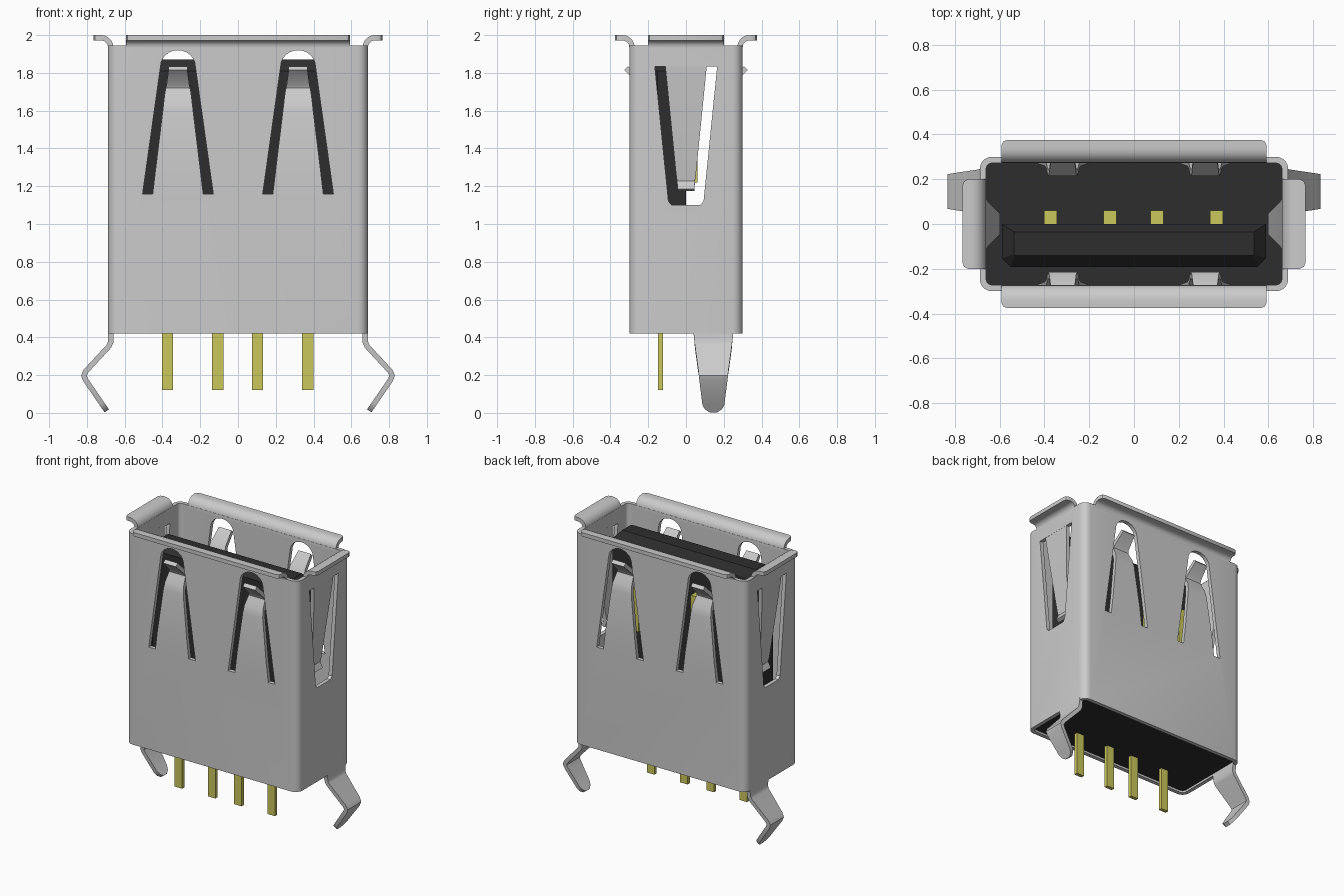
import bpy, bmesh
from math import sin, cos, pi, radians
from mathutils import Vector

cube = bpy.data.objects.get("Cube")
if cube:
    bpy.data.objects.remove(cube, do_unlink=True)


def material(name, rgb):
    m = bpy.data.materials.new(name)
    m.use_nodes = True
    m.diffuse_color = (*rgb, 1)
    m.node_tree.nodes["Principled BSDF"].inputs["Base Color"].default_value = (*rgb, 1)
    return m


STEEL = material("light steel", (0.6, 0.6, 0.6))
PLASTIC = material("black plastic", (0.027, 0.027, 0.027))
GOLD = material("yellow gold", (0.6, 0.57, 0.11))
WALL = 0.028


def loft(name, rings, mat, caps=True):
    """Skin a stack of equal-length rings into a mesh object."""
    bm = bmesh.new()
    rows = [[bm.verts.new(p) for p in ring] for ring in rings]
    n = len(rows[0])
    for a, b in zip(rows, rows[1:]):
        for i in range(n):
            j = (i + 1) % n
            bm.faces.new((a[i], a[j], b[j], b[i]))
    if caps:
        bm.faces.new(rows[0][::-1])
        bm.faces.new(rows[-1])
        bmesh.ops.recalc_face_normals(bm, faces=bm.faces)
    mesh = bpy.data.meshes.new(name)
    bm.to_mesh(mesh)
    bm.free()
    mesh.materials.append(mat)
    ob = bpy.data.objects.new(name, mesh)
    bpy.context.collection.objects.link(ob)
    return ob


def activate(ob):
    bpy.ops.object.select_all(action='DESELECT')
    ob.select_set(True)
    bpy.context.view_layer.objects.active = ob


def smooth(ob):
    activate(ob)
    bpy.ops.object.shade_smooth_by_angle(angle=radians(35))


def rounded_rect(hx, hy, r, z, steps=5):
    pts = []
    for k, (sx, sy) in enumerate(((1, 1), (-1, 1), (-1, -1), (1, -1))):
        for s in range(steps + 1):
            a = (k + s / steps) * pi / 2
            pts.append((sx * (hx - r) + r * cos(a), sy * (hy - r) + r * sin(a), z))
    return pts


def box(name, x, y, z0, z1, hx, hy, mat):
    corners = ((-hx, -hy), (hx, -hy), (hx, hy), (-hx, hy))
    return loft(name, [[(x + a, y + b, z) for a, b in corners] for z in (z0, z1)], mat)


def ribbon(name, path, outward, centre=0.0):
    """Bent sheet strip; path holds (distance out, height, half width)."""
    n = Vector(outward)
    t = Vector((0, 0, 1)).cross(n)
    rings = []
    for i, (u, z, w) in enumerate(path):
        p = Vector((u, z))
        before = (p - Vector(path[i - 1][:2])).normalized() if i else None
        after = (Vector(path[i + 1][:2]) - p).normalized() if i < len(path) - 1 else None
        d = ((before or after) + (after or before)).normalized()
        stretch = 1 / max(0.6, d.dot(before or after))
        off = Vector((-d.y, d.x)) * WALL / 2 * stretch
        ring = []
        for q, s in ((p + off, -1), (p + off, 1), (p - off, 1), (p - off, -1)):
            ring.append(n * q.x + t * (centre + s * w) + Vector((0, 0, q.y)))
        rings.append(ring)
    ob = loft(name, rings, STEEL)
    smooth(ob)
    return ob


# Shell: folded sheet tube
shell = loft("shell", [rounded_rect(0.688, 0.3, 0.055, z) for z in (0.42, 1.945)], STEEL, caps=False)
solid = shell.modifiers.new("thickness", 'SOLIDIFY')
solid.thickness = WALL
solid.offset = -1

# Openings: arched ones through front and back, tapered ones through the sides
arch = [(0.092 * cos(a * pi / 12), 1.835 + 0.085 * sin(a * pi / 12)) for a in range(13)]
arched = [(-0.187, 1.16), (0.187, 1.16)] + arch
tapered = [(-0.075, 1.1), (0.075, 1.1), (0.093, 1.12), (0.165, 1.835), (-0.165, 1.835), (-0.093, 1.12)]
cutters = [loft("cutter", [[(x0 + x, y, z) for x, z in arched] for y in (-1, 1)], STEEL)
           for x0 in (-0.318, 0.318)]
cutters.append(loft("cutter", [[(x, y, z) for y, z in tapered] for x in (-1, 1)], STEEL))
for c in cutters:
    c.hide_render = True
    mod = shell.modifiers.new("opening", 'BOOLEAN')
    mod.operation = 'DIFFERENCE'
    mod.solver = 'EXACT'
    mod.object = c
activate(shell)
for mod in list(shell.modifiers):
    bpy.ops.object.modifier_apply(modifier=mod.name)
for c in cutters:
    bpy.data.objects.remove(c, do_unlink=True)
smooth(shell)


def lip_path(base, reach, half):
    """Quarter bend from the wall out to a flat lip with rounded ends."""
    r = 0.05
    bend = [(base + r - r * cos(a * pi / 10), 1.936 + r * sin(a * pi / 10), half) for a in range(6)]
    return [(base, 1.92, half)] + bend + [(reach - 0.025, 1.986, half), (reach - 0.008, 1.986, half - 0.008),
                                          (reach, 1.986, half - 0.025)]


# Front and back: lip and two spring tongues each
for side, y in (("front", -1), ("back", 1)):
    ribbon(side + "_lip", lip_path(0.286, 0.375, 0.592), (0, y, 0))
    for v in (-0.318, 0.318):
        ribbon(side + "_spring", [
            (0.286, 1.14, 0.136), (0.286, 1.3, 0.117), (0.272, 1.6, 0.08), (0.262, 1.65, 0.074),
            (0.236, 1.695, 0.068), (0.228, 1.72, 0.064), (0.238, 1.745, 0.06),
            (0.318, 1.825, 0.05)], (0, y, 0), v)

# Sides: lip, hanging spring and bent mounting leg each
for side, x in (("left", 1), ("right", -1)):
    ribbon(side + "_lip", lip_path(0.674, 0.765, 0.2), (x, 0, 0))
    ribbon(side + "_spring", [
        (0.674, 1.85, 0.111), (0.666, 1.75, 0.101), (0.618, 1.26, 0.052),
        (0.612, 1.225, 0.047), (0.634, 1.18, 0.045)], (x, 0, 0))
    ribbon(side + "_leg", [
        (0.674, 0.44, 0.107), (0.674, 0.375, 0.1), (0.684, 0.352, 0.098), (0.806, 0.22, 0.08),
        (0.816, 0.198, 0.077), (0.808, 0.176, 0.074), (0.722, 0.05, 0.058),
        (0.706, 0.027, 0.045), (0.695, 0.011, 0.02)], (x, 0, 0), 0.145 * x)

# Plastic base and the chamfered insulating blade
loft("plastic_base", [rounded_rect(0.661, 0.273, 0.03, z) for z in (0.435, 0.75)], PLASTIC)


def blade_ring(hx, front, back, cut, z):
    return [(-hx, back, z), (-hx, front + cut, z), (-hx + cut, front, z),
            (hx - cut, front, z), (hx, front + cut, z), (hx, back, z)]


loft("plastic_blade", [blade_ring(0.59, -0.192, 0, 0.04, 0.74), blade_ring(0.59, -0.192, 0, 0.04, 1.81),
                       blade_ring(0.535, -0.14, -0.035, 0.004, 1.87)], PLASTIC)

# Contacts on the blade and the solder pins below
for x in (-0.373, -0.108, 0.103, 0.369):
    box("contact", x, 0.029, 1.22, 1.6, 0.029, 0.031, GOLD)
    box("solder_pin", x, -0.135, 0.12, 0.45, 0.03, 0.013, GOLD)
